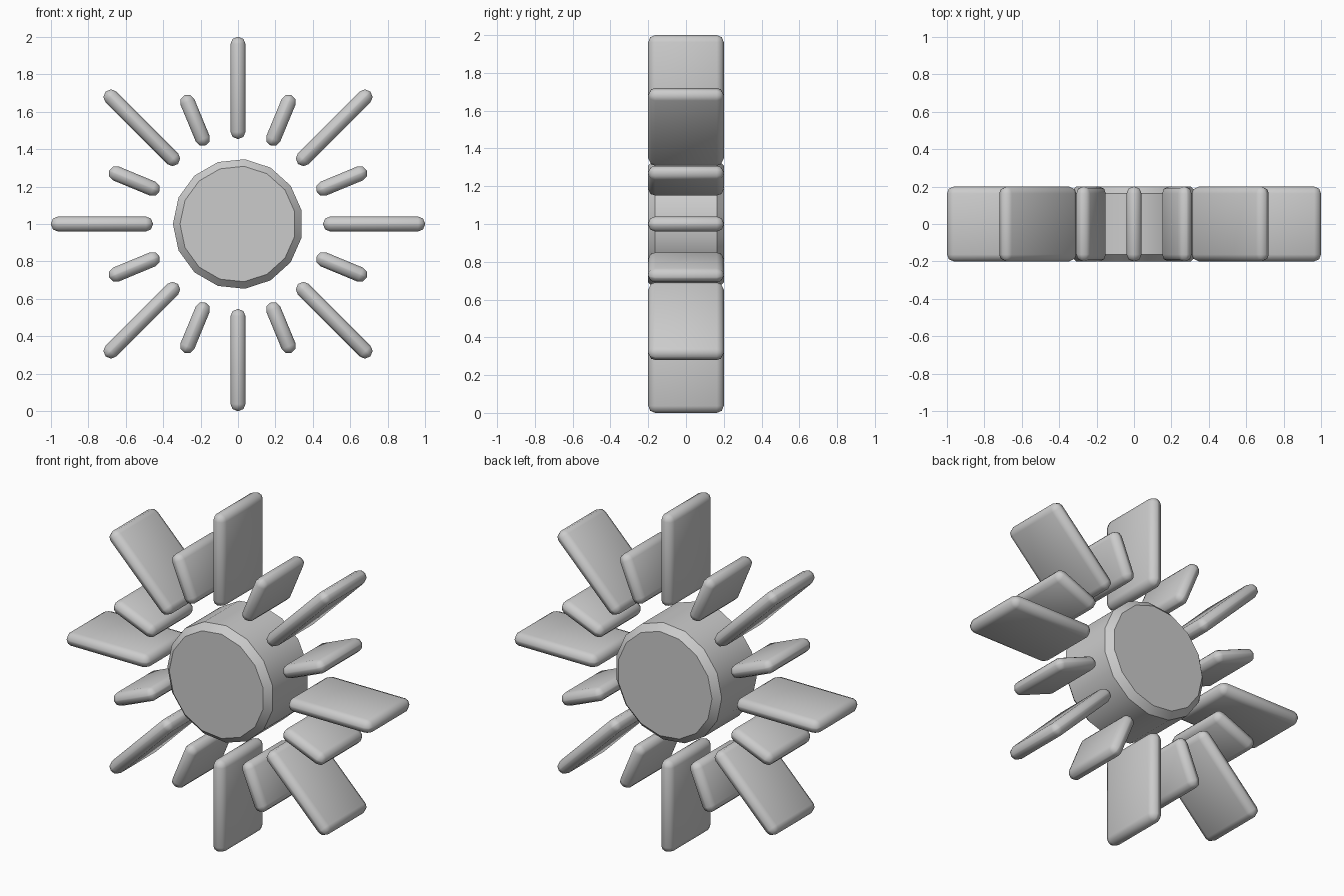
import bpy
import math
from mathutils import Matrix, Vector

cube = bpy.data.objects.get("Cube")
if cube:
    bpy.data.objects.remove(cube, do_unlink=True)

# One plain grey for everything
grey = bpy.data.materials.new("light_grey")
grey.use_nodes = True
grey.diffuse_color = (0.6, 0.6, 0.6, 1)
grey.node_tree.nodes["Principled BSDF"].inputs["Base Color"].default_value = grey.diffuse_color

DEPTH = 0.4
CHAMFER = 0.037
CENTRE = Vector((0, 0, 1))


def finish(obj, name, segments, angle):
    """Chamfer the edges, then shade smoothly up to the given angle."""
    obj.name = name
    obj.data.materials.append(grey)
    bevel = obj.modifiers.new("chamfer", "BEVEL")
    bevel.width = CHAMFER
    bevel.segments = segments
    bevel.limit_method = "ANGLE"
    bevel.angle_limit = math.radians(40)
    bpy.ops.object.modifier_apply(modifier=bevel.name)
    bpy.ops.object.shade_smooth_by_angle(angle=math.radians(angle))


# Central disc
bpy.ops.mesh.primitive_cylinder_add(vertices=15, radius=0.348, depth=DEPTH)
disc = bpy.context.object
turn = Matrix.Rotation(math.radians(90), 4, "X")
disc.data.transform(Matrix.Translation(CENTRE) @ turn @ Matrix.Rotation(math.pi / 2, 4, "Z"))
finish(disc, "centre_disc", 1, 30)


def ray(name, angle, inner, outer):
    """Flat blade standing radially around the disc."""
    bpy.ops.mesh.primitive_cube_add(size=1)
    blade = bpy.context.object
    size = Matrix.Diagonal((outer - inner, DEPTH, 0.08, 1))
    shift = Matrix.Translation(((inner + outer) / 2, 0, 0))
    spin = Matrix.Rotation(-angle, 4, "Y")
    blade.data.transform(Matrix.Translation(CENTRE) @ spin @ shift @ size)
    finish(blade, name, 2, 50)


# Long and short rays alternate
for i in range(8):
    base = i * math.tau / 8
    ray(f"long_ray_{i + 1}", base, 0.455, 1.0)
    ray(f"short_ray_{i + 1}", base + math.tau / 16, 0.455, 0.745)
